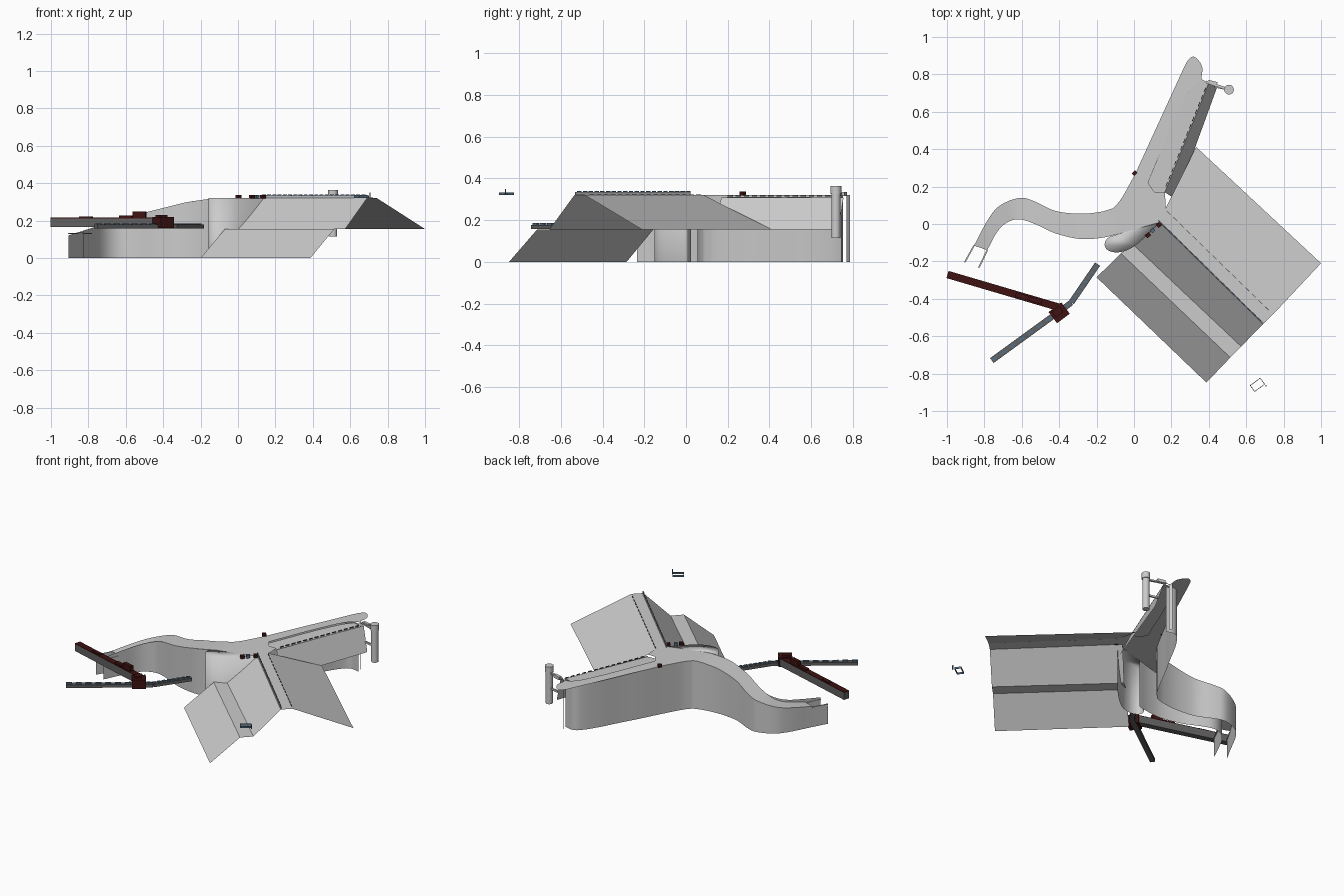
import bpy, bmesh, math
from mathutils import Vector

if "Cube" in bpy.data.objects:
    bpy.data.objects.remove(bpy.data.objects["Cube"])


def material(name, rgb):
    m = bpy.data.materials.new(name)
    m.diffuse_color = (*rgb, 1)
    m.use_nodes = True
    m.node_tree.nodes["Principled BSDF"].inputs["Base Color"].default_value = m.diffuse_color
    return m


RED = material("dark_red", (0.05, 0.006, 0.006))
BLUE = material("steel_blue", (0.09, 0.16, 0.24))
DARK = material("dark_grey", (0.12, 0.12, 0.12))
TOP = 0.32   # upper deck height
MID = 0.155  # embankment bench height


def mesh(name, verts, faces, mat=None, smooth=False):
    me = bpy.data.meshes.new(name)
    me.from_pydata([tuple(v) for v in verts], [], faces)
    ob = bpy.data.objects.new(name, me)
    bpy.context.collection.objects.link(ob)
    if mat:
        me.materials.append(mat)
    for p in me.polygons:
        p.use_smooth = smooth
    return ob


def loft(name, rows, mat=None, smooth=False):
    """Sheet through equally long rows of points."""
    n = len(rows[0])
    faces = [(r*n+i, r*n+i+1, (r+1)*n+i+1, (r+1)*n+i)
             for r in range(len(rows)-1) for i in range(n-1)]
    return mesh(name, [v for r in rows for v in r], faces, mat, smooth)


def spline(pts, k=5):
    """Catmull-Rom curve through plan points."""
    p = [Vector(q) for q in pts]
    p = [2*p[0]-p[1]] + p + [2*p[-1]-p[-2]]
    out = []
    for i in range(1, len(p)-2):
        a, b, c, d = p[i-1:i+3]
        for j in range(k):
            t = j/k
            out.append(0.5*(2*b+(c-a)*t+(2*a-5*b+4*c-d)*t*t+(3*b-a-3*c+d)*t**3))
    return out + [p[-2]]


def height(x):
    """Ramp height along the winding road."""
    k = [(-0.91, .12), (-0.8, .155), (-0.57, .225), (-0.28, .298), (-0.13, TOP)]
    for (x0, z0), (x1, z1) in zip(k, k[1:]):
        if x < x1:
            return z0 + (z1-z0)*max(0, (x-x0)/(x1-x0))
    return TOP


def wall(name, pts, low=0, top=height):
    return loft(name, [[(p[0], p[1], low) for p in pts],
                       [(p[0], p[1], top(p[0])) for p in pts]], smooth=True)


def flat(name, pts, z=TOP):
    return mesh(name, [(p[0], p[1], z) for p in pts], [tuple(range(len(pts)))])


def box(name, c, size, angle=0, mat=None):
    ca, sa = math.cos(angle), math.sin(angle)
    v = []
    for i in range(8):
        x, y, z = [(0.5 if i >> a & 1 else -0.5)*size[a] for a in range(3)]
        v.append((c[0]+x*ca-y*sa, c[1]+x*sa+y*ca, c[2]+z))
    return mesh(name, v, [(0, 2, 3, 1), (4, 5, 7, 6), (0, 1, 5, 4),
                          (2, 6, 7, 3), (0, 4, 6, 2), (1, 3, 7, 5)], mat)


def beam(name, a, b, w, z0, z1, mat=None):
    d = Vector(b)-Vector(a)
    return box(name, ((a[0]+b[0])/2, (a[1]+b[1])/2, (z0+z1)/2),
               (d.length, w, z1-z0), math.atan2(d.y, d.x), mat)


def dashes(name, a, b, n, w, z0, z1, mat=None, fill=0.6):
    a, b = Vector(a), Vector(b)
    for i in range(n):
        beam(name, a.lerp(b, i/n), a.lerp(b, (i+fill)/n), w, z0, z1, mat)


def cylinder(name, c, r, z0, z1, mat=None):
    bpy.ops.mesh.primitive_cylinder_add(vertices=20, radius=r, depth=z1-z0,
                                        location=(c[0], c[1], (z0+z1)/2))
    ob = bpy.context.object
    ob.name = name
    bpy.ops.object.shade_smooth_by_angle()
    return ob


# winding road with side walls running past its lower end
outer = spline([(-.855, -.115), (-.78, .025), (-.715, .10), (-.61, .14), (-.53, .12),
                (-.42, .07), (-.29, .055), (-.18, .065), (-.11, .085)])
inner = spline([(-.785, -.14), (-.73, -.04), (-.675, .01), (-.61, .025), (-.53, 0),
                (-.42, -.05), (-.29, -.08), (-.18, -.075), (-.09, -.055)])
loft("winding_road", [[(p.x, p.y, height(p.x)) for p in outer],
                      [(q.x, q.y, height(p.x)) for p, q in zip(outer, inner)]], smooth=True)
bend = spline([(-.11, .085), (-.065, .14), (.005, .265)])
under = spline([(.005, .265), (.06, .37), (.13, .495), (.20, .625), (.265, .722), (.31, .752), (.37, .742)])
wall("outer_wall", [(-.905, -.205)] + outer + bend[1:] + under[1:])
wall("inner_wall", [(-.83, -.235)] + inner)
wall("end_strip", [(.355, .785), (.37, .77)])
for tip_a, tip_b in (((-.905, -.205), (-.855, -.115)), ((-.83, -.235), (-.785, -.14))):
    beam("wall_coping", tip_a, tip_b, .008, .128, .134)

# rounded bastion: smooth wall and cap in one skin
bastion = spline([(.14, .01), (.06, -.07), (-.02, -.132), (-.09, -.152), (-.14, -.14),
                  (-.157, -.11), (-.14, -.075), (-.09, -.055)])
nb = len(bastion)
mesh("bastion", [(p.x, p.y, z) for z in (0, TOP) for p in bastion],
     [(i+1, i, nb+i, nb+i+1) for i in range(nb-1)] + [tuple(range(2*nb-1, nb-1, -1))], smooth=True)

# flat upper deck: junction and northern branch beside a teardrop verge
tip = spline([(.257, .815), (.285, .87), (.315, .895), (.345, .875), (.365, .835), (.36, .775)])
verge = spline([(.40, .755), (.365, .762), (.32, .74), (.27, .67), (.19, .50), (.12, .33), (.075, .22)])
chord = [Vector((-.09, -.055)), Vector((.14, .01))]
flat("upper_deck", bend + tip + verge + [Vector((.11, .17)), Vector((.165, .17)),
                                         Vector((.17, .09))] + chord[::-1])
mesh("teardrop_verge", [(p.x, p.y, TOP-.008) for p in verge] + [(.11, .17, TOP-.012), (.165, .17, .305)],
     [tuple(range(len(verge)+2))], smooth=True)

# steep slope on the branch's right side
loft("branch_slope", [[(.165, .17, .31), (.40, .755, .31)],
                      [(.225, .13, MID), (.444, .73, MID)]])

# stepped embankment: start and end cross-sections
start = [(-.2, -.285, 0), (-.07, -.157, MID), (-.01, -.105, MID),
         (.115, .03, TOP), (.17, .085, TOP), (.332, .412, MID)]
end = [(.387, -.848, 0), (.515, -.714, MID), (.573, -.655, MID),
       (.69, -.535, TOP), (.743, -.484, TOP), (1.0, -.21, MID)]
loft("embankment", [start, end])

# embankment road edges: parapet on the left, low dashes on the right
beam("parapet", (.13, .02), (.69, -.53), .005, TOP, TOP+.016)
dashes("parapet_cap", (.13, .02), (.69, -.53), 20, .006, TOP+.012, TOP+.019, BLUE)
dashes("edge_mark", (.175, .07), (.735, -.475), 16, .004, TOP, TOP+.004, DARK)
dashes("branch_mark", (.17, .20), (.39, .745), 14, .004, TOP-.006, TOP, DARK)

# lamp post with bracket
post = (.508, .718)
cylinder("post", post, .022, .115, .33)
cylinder("post_cap", post, .026, .325, .365)
beam("bracket_upper", (.385, .76), post, .014, .318, .327)
beam("bracket_lower", (.43, .735), post, .010, .21, .222)
box("bracket_base", (.42, .755, .325), (.05, .02, .02), -.25)

# crossing gate: beam, block, kinked rails
beam("gate_beam", (-.997, -.27), (-.385, -.45), .04, .165, .212, DARK)
beam("gate_beam_top", (-.997, -.27), (-.385, -.45), .04, .212, .216, RED)
box("gate_block", (-.40, -.475, .19), (.085, .075, .06), .65, RED)
box("gate_block_top", (-.41, -.47, .225), (.05, .04, .012), .65, RED)
for t, h in ((.3, .006), (.65, .012), (.77, .034)):
    box("beam_fitting", (-.997+.612*t, -.27-.18*t, .216+h/2), (.07, .025, h), -.286, RED)
kink = [(-.76, -.73), (-.375, -.45), (-.335, -.42), (-.195, -.215)]
for p, q in zip(kink, kink[1:]):
    beam("rail", p, q, .032, .158, .178, DARK)
    dashes("rail_stud", p, q, 8, .014, .178, .186, BLUE)

# small fittings on the deck
for c, s, m in [((.075, -.06), .026, RED), ((.10, -.035), .022, BLUE),
                ((.135, -.003), .028, RED), ((.003, .272), .024, RED)]:
    box("deck_fitting", (c[0], c[1], TOP+.008), (s, s*.8, .020), .75, m)

# loose floating frame in front
u, n, c = Vector((.81, .59)), Vector((-.59, .81)), Vector((.66, -.86))
for s in (-1, 1):
    beam("frame_long_side", c+n*.02*s-u*.033, c+n*.02*s+u*.033, .003, .322, .334, BLUE)
    beam("frame_short_side", c+u*.033*s-n*.02, c+u*.033*s+n*.02, .003, .322, .334, BLUE)
box("frame_pin", (.705, -.865, .335), (.006, .006, .03), 0, BLUE)
